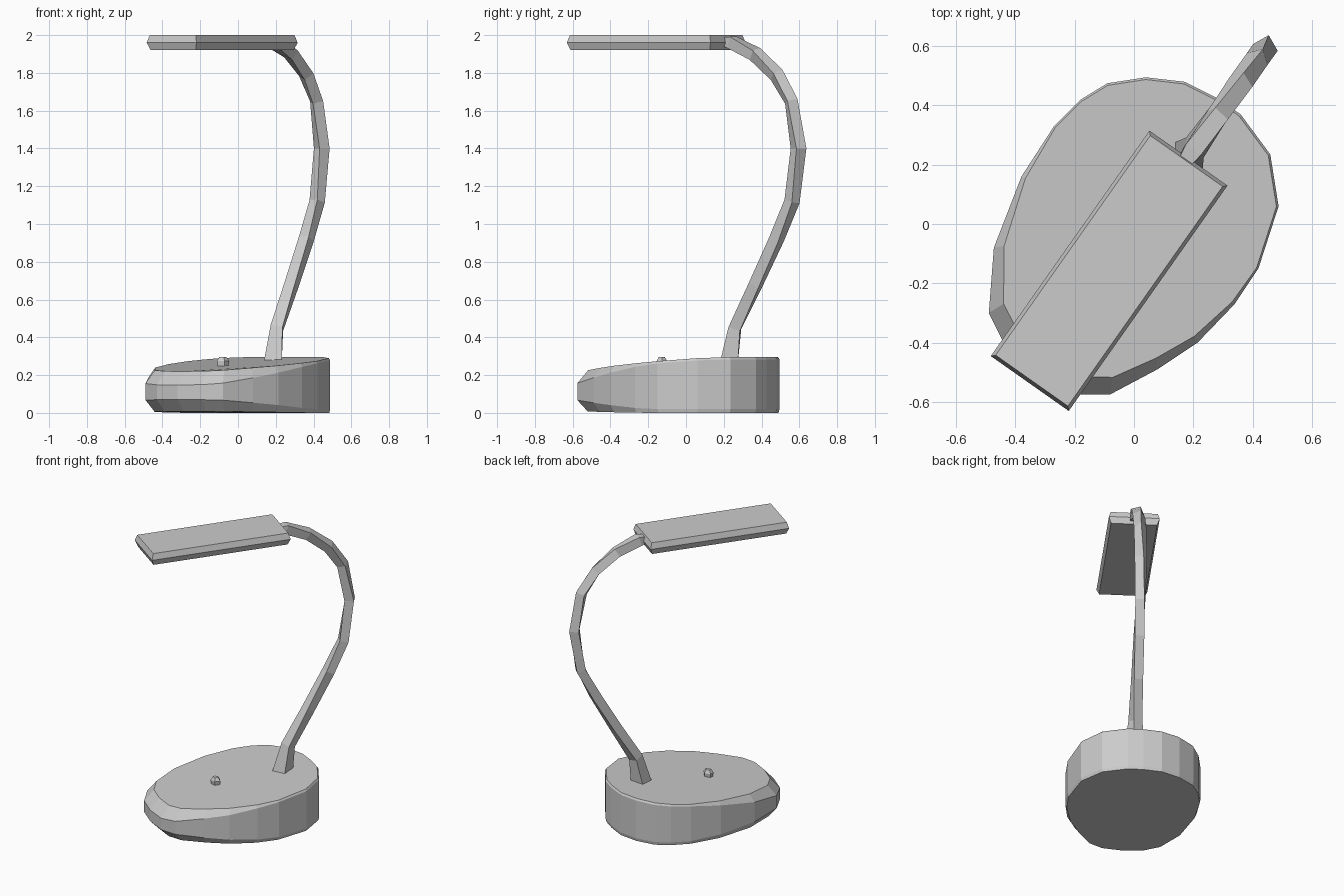
import bpy, bmesh, math
from mathutils import Vector, Matrix

if "Cube" in bpy.data.objects:
    bpy.data.objects.remove(bpy.data.objects["Cube"])

U = Vector((-0.576, -0.818, 0))      # direction the lamp points
W = Vector((0.818, -0.576, 0))       # sideways


def loft(name, rings):
    bm = bmesh.new()
    loops = [[bm.verts.new(p) for p in ring] for ring in rings]
    n = len(loops[0])
    for a, b in zip(loops, loops[1:]):
        for i in range(n):
            j = (i + 1) % n
            bm.faces.new((a[i], a[j], b[j], b[i]))
    bm.faces.new(loops[0][::-1])
    bm.faces.new(loops[-1])
    bmesh.ops.recalc_face_normals(bm, faces=bm.faces)
    me = bpy.data.meshes.new(name)
    bm.to_mesh(me)
    bm.free()
    ob = bpy.data.objects.new(name, me)
    bpy.context.collection.objects.link(ob)
    return ob


# Base: teardrop slab with sloping top and a chamfered nose
outline = [(0.04, 0.495), (0.17, 0.48), (0.28, 0.425), (0.36, 0.37), (0.46, 0.235),
           (0.488, 0.06), (0.42, -0.15), (0.34, -0.27), (0.215, -0.40), (0.08, -0.49),
           (-0.08, -0.575), (-0.19, -0.575), (-0.32, -0.51), (-0.43, -0.42),
           (-0.49, -0.30), (-0.473, -0.08), (-0.38, 0.16), (-0.27, 0.33),
           (-0.18, 0.42), (-0.09, 0.475)]
rings = [[], [], [], []]
for x, y in outline[::-1]:
    p = Vector((x, y, 0))
    d = p.dot(U)
    t = min(1, max(0, (d + 0.05) / 0.6))
    top = min(0.295, 0.265 - 0.075 * d)
    levels = [(0.01 + 0.09 * t, 0.008 * t), (0, 0.02 + 0.05 * t),
              (0, top - 0.012 - 0.06 * t), (0.015 + 0.09 * t, top)]
    for ring, (inset, z) in zip(rings, levels):
        ring.append(p * (1 - inset) + Vector((0, 0, z)))
loft("base", rings)

# Lamp head: thin bar with bevelled edges
c = Vector((-0.084, -0.158, 0))
head = []
for z, inset in ((1.92, 0.015), (1.96, 0), (2.0, 0.012)):
    head.append([c + U * a * (0.465 - inset) + W * b * (0.161 - inset) + Vector((0, 0, z))
                 for a, b in ((-1, -1), (1, -1), (1, 1), (-1, 1))])
loft("lamp_head", head)

# Arm: twisting four-sided bar, (distance back, height, radius, twist)
foot = Vector((0.183, 0.226, 0))
path = [(0.0, 0.26, 0.068, 10), (0.04, 0.45, 0.045, 15), (0.175, 0.68, 0.042, 30),
        (0.31, 0.92, 0.042, 40), (0.41, 1.12, 0.041, 55), (0.452, 1.4, 0.043, 70),
        (0.405, 1.65, 0.040, 85), (0.31, 1.79, 0.042, 75), (0.17, 1.90, 0.042, 60),
        (0.02, 1.962, 0.044, 45), (-0.03, 1.965, 0.03, 45)]
pts = [foot - U * s + Vector((0, 0, z)) for s, z, r, a in path]
arm = []
for i, (s, z, r, a) in enumerate(path):
    tan = (pts[min(i + 1, len(pts) - 1)] - pts[max(i - 1, 0)]).normalized()
    if i == 0:
        tan = Vector((0, 0, 1))
    side = W.cross(tan)
    arm.append([pts[i] + r * (W * math.cos(q) + side * math.sin(q))
                for q in (math.radians(a + 90 * k) for k in range(4))])
loft("arm", arm)

# Switch: tiny faceted knob on the base
kc = Vector((-0.082, -0.128, 0))
loft("switch_knob", [[kc + Vector((r * math.cos(k * math.tau / 5), 0.8 * r * math.sin(k * math.tau / 5), z))
                      for k in range(5)]
                     for z, r in ((0.24, 0.03), (0.275, 0.036), (0.297, 0.02))])
